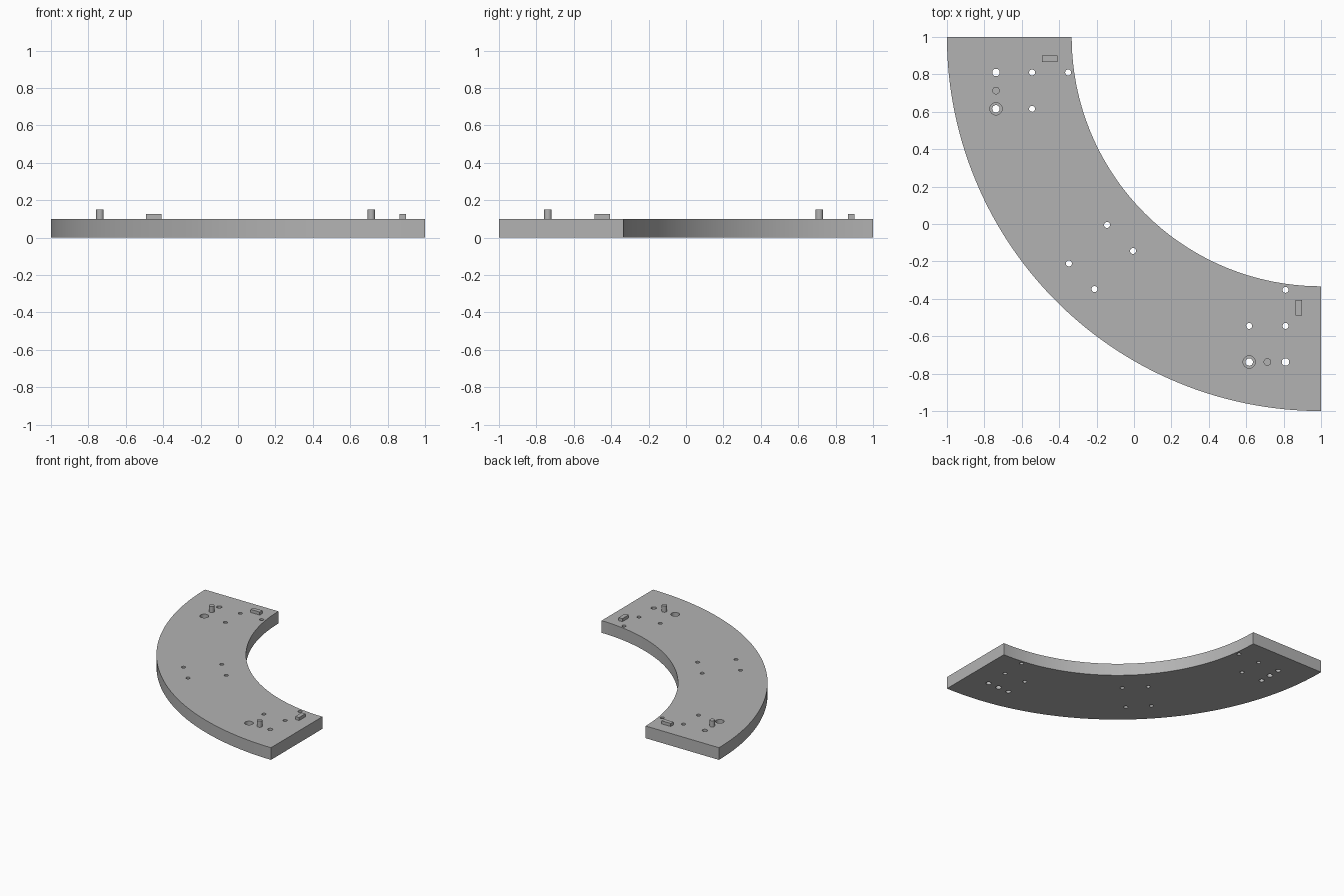
import bpy, bmesh, math

old = bpy.data.objects.get("Cube")
if old:
    bpy.data.objects.remove(old, do_unlink=True)

GREY = (0.45, 0.45, 0.45, 1)
mat = bpy.data.materials.new("plain grey")
mat.use_nodes = True
mat.diffuse_color = GREY
mat.node_tree.nodes["Principled BSDF"].inputs["Base Color"].default_value = GREY

THICK = 0.1
OUTER, INNER = 2.0, 1.333


def make(name, bm):
    bmesh.ops.recalc_face_normals(bm, faces=bm.faces)
    mesh = bpy.data.meshes.new(name)
    bm.to_mesh(mesh)
    bm.free()
    mesh.materials.append(mat)
    ob = bpy.data.objects.new(name, mesh)
    bpy.context.collection.objects.link(ob)
    return ob


def smooth(ob):
    bpy.ops.object.select_all(action="DESELECT")
    ob.select_set(True)
    bpy.context.view_layer.objects.active = ob
    bpy.ops.object.shade_smooth_by_angle(angle=math.radians(30))


def add_cylinder(bm, x, y, r, z0, z1):
    new = bmesh.ops.create_cone(bm, cap_ends=True, segments=32, radius1=r, radius2=r, depth=z1 - z0)
    bmesh.ops.translate(bm, verts=new["verts"], vec=(x, y, (z0 + z1) / 2))


def both(points):
    # The plate is symmetric about the diagonal x = y
    return points + [(y, x) for x, y in points]


# Quarter-ring plate, swept about the corner (1, 1)
bm = bmesh.new()
steps = 96
angles = [math.pi + math.pi / 2 * i / steps for i in range(steps + 1)]
rim = [(OUTER, a) for a in angles] + [(INNER, a) for a in reversed(angles)]
base = bm.faces.new([bm.verts.new((1 + r * math.cos(a), 1 + r * math.sin(a), 0)) for r, a in rim])
top = bmesh.ops.extrude_face_region(bm, geom=[base])["geom"]
bmesh.ops.translate(bm, verts=[v for v in top if isinstance(v, bmesh.types.BMVert)], vec=(0, 0, THICK))
plate = make("curved_plate", bm)

# Hole layout: x, y lists for one end, mirrored to the other
small = both([(-0.545, 0.81), (-0.352, 0.81), (-0.545, 0.616), (-0.144, -0.005), (-0.348, -0.211)])
large = both([(-0.738, 0.81), (-0.738, 0.616)])
recess = both([(-0.738, 0.616)])
pegs = both([(-0.738, 0.713)])

drill = bmesh.new()
for points, r, z0, z1 in ((small, 0.016, -0.1, 0.2), (large, 0.02, -0.1, 0.2), (pegs, 0.022, -0.1, 0.05)):
    for x, y in points:
        add_cylinder(drill, x, y, r, z0, z1)
counterbore = bmesh.new()
for x, y in recess:
    add_cylinder(counterbore, x, y, 0.033, 0.05, 0.2)

cutters = [make("drill_cutter", drill), make("counterbore_cutter", counterbore)]
for cutter in cutters:
    cutter.hide_render = True
    mod = plate.modifiers.new(cutter.name, "BOOLEAN")
    mod.operation = "DIFFERENCE"
    mod.solver = "EXACT"
    mod.object = cutter

# Bake the cuts, then drop the cutters
bpy.context.view_layer.update()
cut = bpy.data.meshes.new_from_object(plate.evaluated_get(bpy.context.evaluated_depsgraph_get()))
plate.modifiers.clear()
plate.data = cut
for cutter in cutters:
    bpy.data.objects.remove(cutter, do_unlink=True)
smooth(plate)

# Locating pegs and rectangular keys at each end
for side, (x, y) in zip(("right", "left"), pegs):
    bm = bmesh.new()
    add_cylinder(bm, x, y, 0.02, THICK, 0.15)
    smooth(make(side + "_peg", bm))

for side, (x, y), size in (("right", (-0.45, 0.883), (0.083, 0.035)), ("left", (0.88, -0.447), (0.035, 0.083))):
    bm = bmesh.new()
    bmesh.ops.create_cube(bm, size=1)
    bmesh.ops.scale(bm, verts=bm.verts, vec=(*size, 0.025))
    bmesh.ops.translate(bm, verts=bm.verts, vec=(x, y, THICK + 0.0125))
    make(side + "_key", bm)
